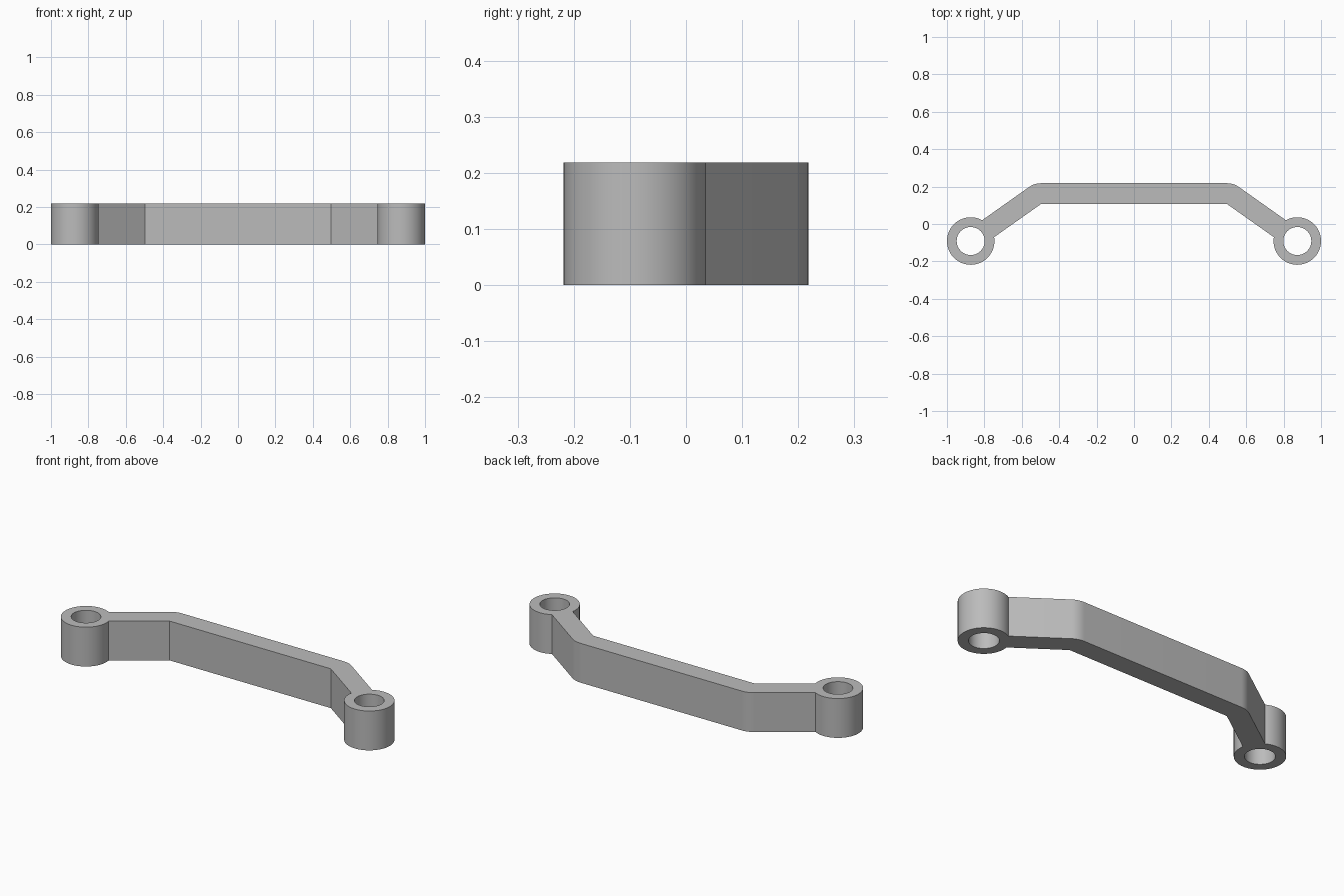
import bpy
import bmesh
from math import asin, pi, radians
from mathutils import Matrix, Vector

if "Cube" in bpy.data.objects:
    bpy.data.objects.remove(bpy.data.objects["Cube"])

HEIGHT = 0.219
BAR = 0.111                          # width of the bar seen from above
EYE_R, HOLE_R = 0.127, 0.075
BACK = 0.218                         # back edge of the bar
EYE = Vector((0.873, -0.091))        # centre of the left eye
BEND = Vector((0.497, BACK - BAR))   # inner corner of the bend


def arc(centre, radius, start, end, steps):
    """Points along an arc, both ends included."""
    turn = (end - start) / steps
    return [centre + Matrix.Rotation(start + i * turn, 2) @ Vector((radius, 0))
            for i in range(steps + 1)]


# Direction from the eye to the bend, with the bar's inner edge through BEND
to_bend = BEND - EYE
heading = to_bend.to_2d()
angle = Vector((1, 0)).angle_signed(heading) * -1
angle += asin(-BAR / 2 / heading.length)
normal = angle - pi / 2              # outward side of the sloping arm
joint = asin(BAR / 2 / EYE_R)        # half angle the arm covers on the eye

# Left half of the outline: inner corner, round the eye, rounded outer bend
half = [BEND]
half += arc(EYE, EYE_R, angle + joint, angle + 2 * pi - joint, 56)
half += arc(BEND, BAR, normal, pi / 2, 8)
outline = half + [Vector((-p.x, p.y)) for p in reversed(half)]
hole = arc(EYE, HOLE_R, 0, 2 * pi, 48)[:-1]
loops = [outline, hole, [Vector((-p.x, p.y)) for p in hole]]

# Fill the outline around both holes and extrude it upward
bm = bmesh.new()
for loop in loops:
    verts = [bm.verts.new((p.x, p.y, 0)) for p in loop]
    for a, b in zip(verts, verts[1:] + verts[:1]):
        bm.edges.new((a, b))
bmesh.ops.triangle_fill(bm, use_beauty=True, edges=bm.edges[:])
result = bmesh.ops.extrude_face_region(bm, geom=bm.faces[:], use_keep_orig=True)
top = [g for g in result["geom"] if isinstance(g, bmesh.types.BMVert)]
bmesh.ops.translate(bm, verts=top, vec=(0, 0, HEIGHT))
bmesh.ops.recalc_face_normals(bm, faces=bm.faces[:])

mesh = bpy.data.meshes.new("bracket_handle")
bm.to_mesh(mesh)
bm.free()
handle = bpy.data.objects.new("bracket_handle", mesh)
bpy.context.collection.objects.link(handle)

# Plain grey finish
grey = bpy.data.materials.new("grey")
grey.use_nodes = True
colour = (0.5, 0.5, 0.5, 1)
grey.diffuse_color = colour
grey.node_tree.nodes["Principled BSDF"].inputs["Base Color"].default_value = colour
mesh.materials.append(grey)

bpy.ops.object.select_all(action="DESELECT")
handle.select_set(True)
bpy.context.view_layer.objects.active = handle
bpy.ops.object.shade_smooth_by_angle(angle=radians(30))
